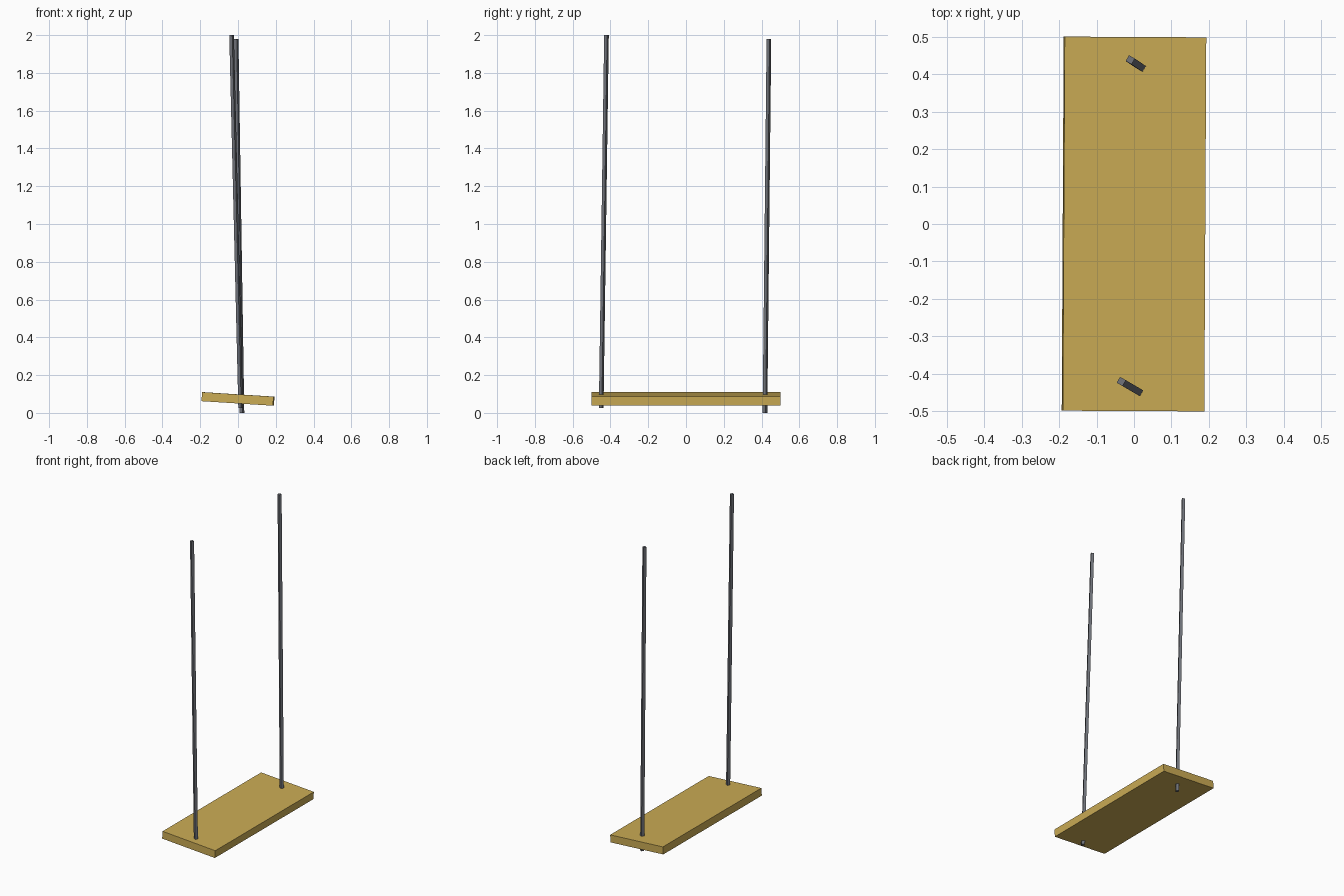
import bpy, math
from mathutils import Matrix, Vector

if "Cube" in bpy.data.objects:
    bpy.data.objects.remove(bpy.data.objects["Cube"])


def material(name, rgb):
    m = bpy.data.materials.new(name)
    lin = [((c / 255 + 0.055) / 1.055) ** 2.4 for c in rgb]
    m.diffuse_color = (*lin, 1)
    m.use_nodes = True
    m.node_tree.nodes["Principled BSDF"].inputs["Base Color"].default_value = m.diffuse_color
    return m


def box(name, size, matrix, mat):
    bpy.ops.mesh.primitive_cube_add(size=1)
    ob = bpy.context.object
    ob.name = name
    ob.data.transform(matrix @ Matrix.Diagonal((*size, 1)))
    ob.data.materials.append(mat)
    return ob


wood = material("yellow wood", (203, 172, 85))
grey = material("rope grey", (112, 115, 122))

# Plank seat, slightly tipped and turned
tilt = Matrix.Rotation(math.radians(-0.3), 4, 'Z') @ Matrix.Rotation(math.radians(3.6), 4, 'Y')
box("seat", (0.379, 1.0, 0.048), Matrix.Translation((0, 0, 0.074)) @ tilt, wood)


# Square ropes through the seat, leaning along their own cross-section
def rope(name, bottom, top, width=0.018):
    a, b = Vector(bottom), Vector(top)
    z = (b - a).normalized()
    y = Vector((0.5, 0.866, 0))
    y = (y - y.dot(z) * z).normalized()
    x = y.cross(z)
    frame = Matrix((x, y, z)).transposed().to_4x4()
    box(name, (width, width, (b - a).length),
        Matrix.Translation((a + b) / 2) @ frame, grey)


rope("front_rope", (0.014, -0.449, 0.025), (-0.034, -0.421, 2.0))
rope("back_rope", (0.021, 0.418, 0.0), (-0.010, 0.439, 1.98))
